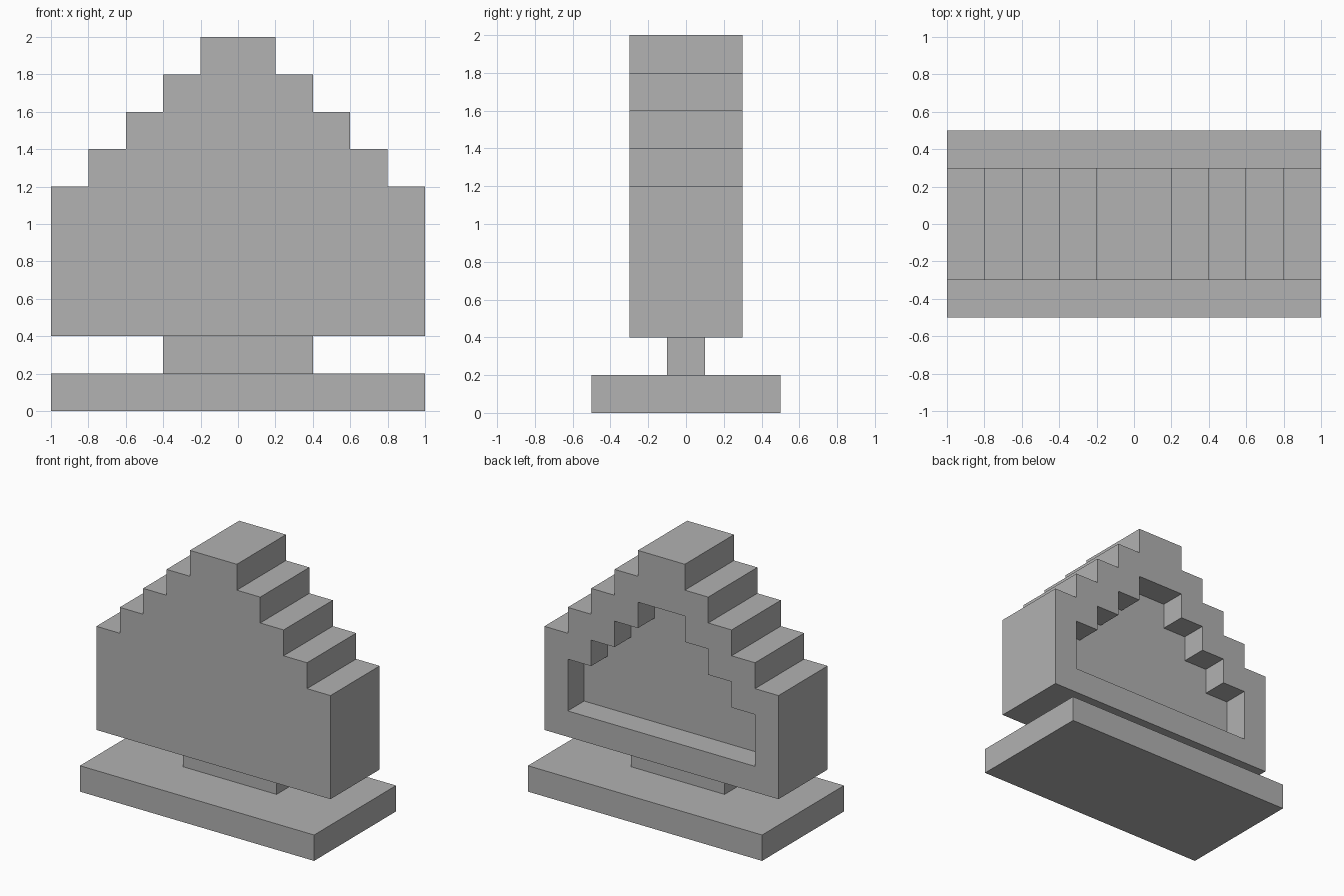
import bpy
import bmesh

default_cube = bpy.data.objects.get("Cube")
if default_cube:
    bpy.data.objects.remove(default_cube, do_unlink=True)

STEP = 0.2

# Single grey finish
grey = bpy.data.materials.new("plain_grey")
grey.use_nodes = True
colour = (0.445, 0.445, 0.445, 1)
grey.diffuse_color = colour
grey.node_tree.nodes["Principled BSDF"].inputs["Base Color"].default_value = colour


def stepped_profile(half_width, bottom, shoulder):
    """Symmetric outline that climbs one step inwards at a time."""
    right = [(half_width, bottom)]
    x, z = half_width, shoulder
    while x > STEP / 2:
        right += [(x, z), (x - STEP, z)]
        x, z = x - STEP, z + STEP
    right.pop()  # the top step runs straight across
    return right + [(-px, pz) for px, pz in reversed(right)]


def box_profile(half_width, bottom, top):
    return [(half_width, bottom), (half_width, top),
            (-half_width, top), (-half_width, bottom)]


def extrude_profile(name, profile, y_front, y_back):
    """Extrude an x-z outline from y_front to y_back."""
    bm = bmesh.new()
    face = bm.faces.new([bm.verts.new((x, y_front, z)) for x, z in profile])
    result = bmesh.ops.extrude_face_region(bm, geom=[face])
    verts = [g for g in result["geom"] if isinstance(g, bmesh.types.BMVert)]
    bmesh.ops.translate(bm, verts=verts, vec=(0, y_back - y_front, 0))
    bmesh.ops.recalc_face_normals(bm, faces=bm.faces)
    mesh = bpy.data.meshes.new(name)
    bm.to_mesh(mesh)
    bm.free()
    mesh.materials.append(grey)
    obj = bpy.data.objects.new(name, mesh)
    bpy.context.collection.objects.link(obj)
    return obj


# Base plate and the short neck above it
extrude_profile("base_plate", box_profile(1, 0, 0.2), -0.5, 0.5)
extrude_profile("neck", box_profile(0.4, 0.2, 0.4), -0.1, 0.1)

# Stepped body with a matching recess in its back
body = extrude_profile("stepped_body", stepped_profile(1, 0.4, 1.2), -0.3, 0.3)
cutter = extrude_profile("recess_cutter", stepped_profile(0.8, 0.6, 1.0), 0.1, 0.4)
cutter.hide_render = True

recess = body.modifiers.new("back_recess", "BOOLEAN")
recess.operation = "DIFFERENCE"
recess.solver = "EXACT"
recess.object = cutter
bpy.context.view_layer.objects.active = body
bpy.ops.object.modifier_apply(modifier=recess.name)
bpy.data.objects.remove(cutter, do_unlink=True)
